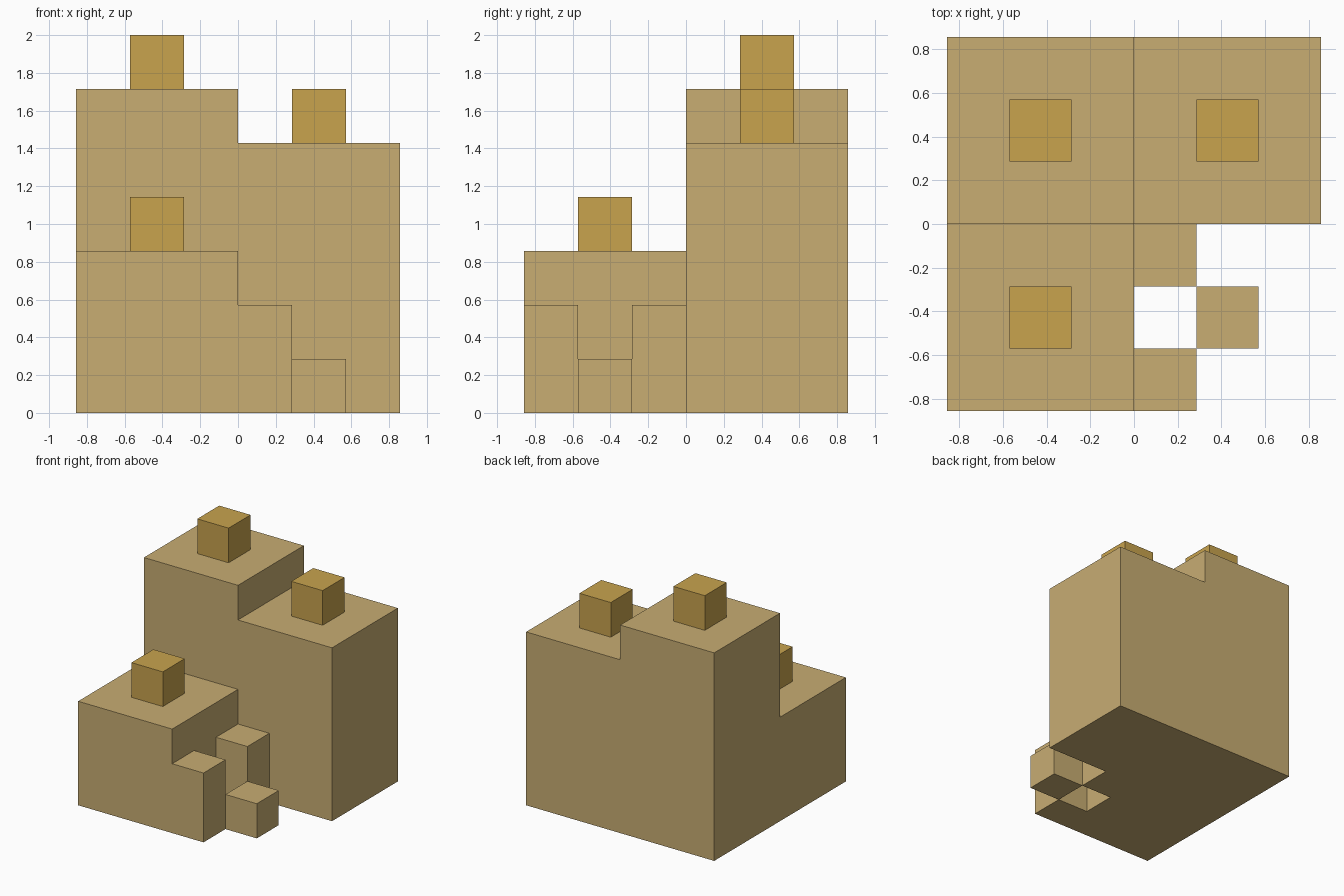
import bpy, bmesh
from mathutils import Vector

if "Cube" in bpy.data.objects:
    bpy.data.objects.remove(bpy.data.objects["Cube"])

U = 2 / 7  # edge of one cube cell


def material(name, rgb):
    m = bpy.data.materials.new(name)
    m.diffuse_color = (*rgb, 1)
    m.use_nodes = True
    m.node_tree.nodes["Principled BSDF"].inputs["Base Color"].default_value = m.diffuse_color
    return m


tan = material("tan", (0.578, 0.418, 0.171))
gold = material("gold", (0.578, 0.366, 0.076))

# Every part is a box in cell units: low corner, high corner, material
PARTS = {
    # large blocks
    "rear_left_tower": ((-3, 0, 0), (0, 3, 6), tan),
    "rear_right_tower": ((0, 0, 0), (3, 3, 5), tan),
    "front_left_block": ((-3, -3, 0), (0, 0, 3), tan),
    # small steps in the front right corner
    "inner_post": ((0, -1, 0), (1, 0, 2), tan),
    "outer_post": ((0, -3, 0), (1, -2, 2), tan),
    "low_cube": ((1, -2, 0), (2, -1, 1), tan),
    # knobs on top of the large blocks
    "rear_left_knob": ((-2, 1, 6), (-1, 2, 7), gold),
    "rear_right_knob": ((1, 1, 5), (2, 2, 6), gold),
    "front_left_knob": ((-2, -2, 3), (-1, -1, 4), gold),
}


def cells(lo, hi):
    return [(x, y, z) for x in range(lo[0], hi[0])
            for y in range(lo[1], hi[1]) for z in range(lo[2], hi[2])]


solid = {c for lo, hi, _ in PARTS.values() for c in cells(lo, hi)}

# Build each part from its exposed cell sides, so joints leave no hidden faces
for name, (lo, hi, mat) in PARTS.items():
    bm = bmesh.new()
    for c in cells(lo, hi):
        for axis in range(3):
            for sign in (-1, 1):
                n = Vector((0, 0, 0))
                n[axis] = sign
                if tuple(int(v) for v in Vector(c) + n) in solid:
                    continue
                a, b = Vector((0, 0, 0)), Vector((0, 0, 0))
                a[(axis + 1) % 3] = b[(axis + 2) % 3] = 0.5
                mid = Vector(c) + Vector((0.5, 0.5, 0.5)) + n * 0.5
                ring = [mid - a - b, mid + a - b, mid + a + b, mid - a + b]
                bm.faces.new([bm.verts.new(p * U) for p in ring[::sign]])
    bmesh.ops.remove_doubles(bm, verts=bm.verts, dist=1e-4)
    mesh = bpy.data.meshes.new(name)
    bm.to_mesh(mesh)
    bm.free()
    mesh.materials.append(mat)
    bpy.context.collection.objects.link(bpy.data.objects.new(name, mesh))
